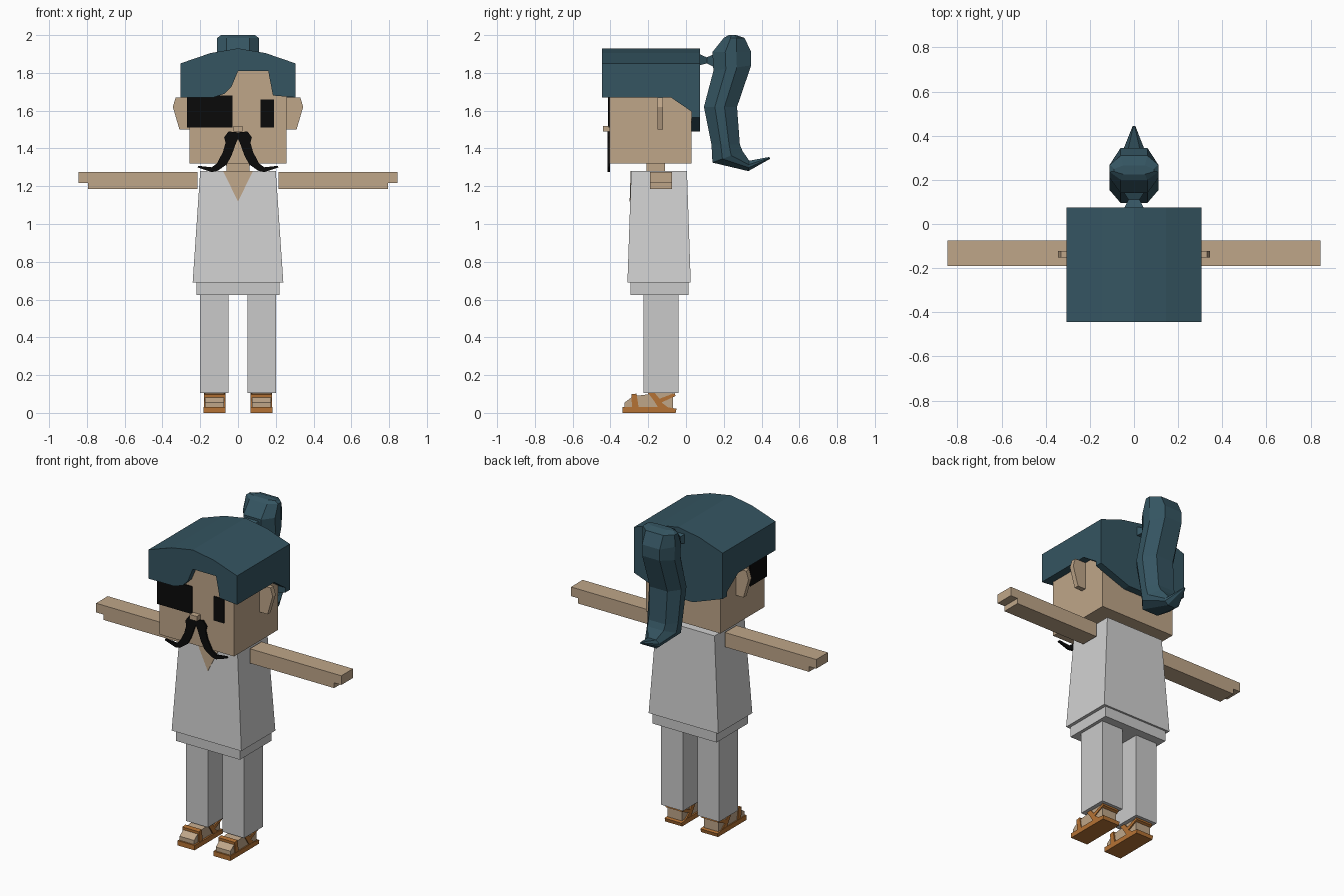
import bpy
import bmesh

start_cube = bpy.data.objects.get("Cube")
if start_cube:
    bpy.data.objects.remove(start_cube, do_unlink=True)


def material(name, r, g, b):
    m = bpy.data.materials.new(name)
    m.use_nodes = True
    m.diffuse_color = (r, g, b, 1)
    bsdf = m.node_tree.nodes["Principled BSDF"]
    bsdf.inputs["Base Color"].default_value = (r, g, b, 1)
    bsdf.inputs["Roughness"].default_value = 0.9
    return m


SKIN = material("skin tan", 0.52, 0.38, 0.25)
HAIR = material("hair teal", 0.035, 0.09, 0.12)
BLACK = material("black", 0.003, 0.003, 0.003)
SHIRT = material("shirt white", 0.64, 0.64, 0.64)
TROUSERS = material("trouser grey", 0.59, 0.59, 0.59)
LEATHER = material("sandal leather", 0.46, 0.17, 0.035)


def loft(name, rings, mat):
    """Skin a list of equal-length point rings and cap both ends."""
    bm = bmesh.new()
    loops = [[bm.verts.new(p) for p in ring] for ring in rings]
    n = len(loops[0])
    for a, b in zip(loops, loops[1:]):
        for i in range(n):
            j = (i + 1) % n
            bm.faces.new((a[i], a[j], b[j], b[i]))
    bm.faces.new(loops[0])
    bm.faces.new(loops[-1][::-1])
    bmesh.ops.recalc_face_normals(bm, faces=bm.faces)
    mesh = bpy.data.meshes.new(name)
    bm.to_mesh(mesh)
    bm.free()
    mesh.materials.append(mat)
    ob = bpy.data.objects.new(name, mesh)
    bpy.context.collection.objects.link(ob)
    return ob


def rect(x, y, z):
    return [(x[0], y[0], z), (x[1], y[0], z), (x[1], y[1], z), (x[0], y[1], z)]


def box(name, x, y, z, mat):
    return loft(name, [rect(x, y, z[0]), rect(x, y, z[1])], mat)


def front_profile(name, points, y, mat):
    """Extrude an x-z outline along y."""
    return loft(name, [[(px, d, pz) for px, pz in points] for d in y], mat)


def side_profile(name, points, x, mat):
    """Extrude a y-z outline along x."""
    return loft(name, [[(d, py, pz) for py, pz in points] for d in x], mat)


def mirrored(ob):
    """Add the matching part on the other side."""
    twin = ob.copy()
    twin.data = ob.data.copy()
    twin.name = ob.name.replace("left", "right")
    bm = bmesh.new()
    bm.from_mesh(twin.data)
    for v in bm.verts:
        v.co.x = -v.co.x
    bmesh.ops.reverse_faces(bm, faces=bm.faces)
    bm.to_mesh(twin.data)
    bm.free()
    bpy.context.collection.objects.link(twin)


# Head and face
box("head", (-0.258, 0.256), (-0.405, 0.03), (1.32, 1.84), SKIN)
box("nose", (-0.025, 0.025), (-0.44, -0.40), (1.49, 1.52), SKIN)
box("neck", (-0.06, 0.06), (-0.21, -0.11), (1.25, 1.33), SKIN)
box("left_eye", (0.12, 0.19), (-0.411, -0.404), (1.51, 1.66), BLACK)
box("eye_patch", (-0.27, -0.03), (-0.412, -0.25), (1.51, 1.68), BLACK)
mirrored(front_profile("left_ear", [
    (0.25, 1.5), (0.31, 1.5), (0.345, 1.62), (0.33, 1.67), (0.25, 1.67)],
    (-0.152, -0.122), SKIN))
mirrored(front_profile("left_moustache", [
    (0, 1.485), (0.05, 1.49), (0.073, 1.46), (0.066, 1.43), (0.08, 1.38),
    (0.112, 1.32), (0.14, 1.3), (0.21, 1.308), (0.215, 1.3), (0.14, 1.275),
    (0.11, 1.28), (0.06, 1.315), (0.035, 1.36), (0.01, 1.43), (0, 1.45)],
    (-0.415, -0.402), BLACK))

# Hair cap with arched top, fringe, sideburns and nape
arch = [(0.305, 1.85), (0.145, 1.905), (0, 1.93), (-0.145, 1.905), (-0.305, 1.85)]
front_profile("hair_cap", [(0.305, 1.67)] + arch + [(-0.305, 1.67)],
              (-0.4, 0.03), HAIR)
front_profile("hair_fringe", [(0.305, 1.67)] + arch + [
    (-0.305, 1.67), (-0.13, 1.67), (-0.07, 1.69), (-0.035, 1.725),
    (0, 1.81), (0.16, 1.81), (0.185, 1.68)], (-0.445, -0.4), HAIR)
front_profile("hair_nape", [(0.305, 1.565)] + arch + [
    (-0.305, 1.565), (-0.1, 1.49), (0.1, 1.49)], (0.03, 0.075), HAIR)
mirrored(side_profile("left_sideburn", [
    (-0.08, 1.67), (0.03, 1.68), (0.03, 1.595)], (0.25, 0.305), HAIR))


# Ponytail: octagonal sections between a front and a back point
def octagon(fy, fz, by, bz, w):
    corners = [(0, 0.55), (0.33, 1), (0.62, 1), (1, 0.55)]
    half = [(w * s, fy + (by - fy) * t, fz + (bz - fz) * t) for t, s in corners]
    return half + [(-x, y, z) for x, y, z in reversed(half)]


loft("ponytail", [octagon(*s) for s in (
    (0.225, 2.0, 0.265, 2.0, 0.09),
    (0.2, 1.985, 0.31, 1.985, 0.11),
    (0.14, 1.91, 0.345, 1.91, 0.11),
    (0.145, 1.81, 0.345, 1.84, 0.11),
    (0.095, 1.62, 0.27, 1.62, 0.11),
    (0.135, 1.42, 0.285, 1.42, 0.105),
    (0.14, 1.325, 0.3, 1.385, 0.1),
    (0.33, 1.28, 0.335, 1.335, 0.05),
    (0.445, 1.345, 0.442, 1.355, 0.006))], HAIR)
loft("hair_tie", [
    [(-w, y, a), (w, y, a), (w, y, b), (-w, y, b)] for y, a, b, w in (
        (0.07, 1.84, 1.9, 0.045), (0.11, 1.85, 1.882, 0.025),
        (0.15, 1.83, 1.9, 0.05))], HAIR)

# Clothes
loft("shirt", [rect((-0.24, 0.24), (-0.31, 0.025), 0.69),
               rect((-0.2, 0.2), (-0.29, 0.005), 1.28)], SHIRT)
box("shirt_hem", (-0.22, 0.22), (-0.295, 0.013), (0.625, 0.7), TROUSERS)
neckline = [(-0.08, -0.29, 1.281), (0.08, -0.29, 1.281), (0, -0.2954, 1.12)]
loft("neck_opening", [[(x, y - d, z) for x, y, z in neckline]
                      for d in (0.003, -0.004)], SKIN)
mirrored(box("left_trouser_leg", (0.05, 0.2), (-0.225, -0.04), (0.105, 0.64), TROUSERS))

# Arms with a step at the fingers
mirrored(front_profile("left_arm", [
    (0.215, 1.185), (0.795, 1.185), (0.795, 1.218), (0.845, 1.218),
    (0.845, 1.275), (0.215, 1.275)], (-0.19, -0.075), SKIN))

# Feet and sandals
mirrored(side_profile("left_foot", [
    (-0.325, 0.025), (-0.325, 0.055), (-0.28, 0.088), (-0.2, 0.098),
    (-0.2, 0.115), (-0.07, 0.115), (-0.07, 0.025)], (0.075, 0.175), SKIN))
mirrored(side_profile("left_sole", [
    (-0.335, 0), (-0.055, 0), (-0.05, 0.022), (-0.1, 0.03),
    (-0.335, 0.03)], (0.065, 0.182), LEATHER))
mirrored(side_profile("left_toe_strap", [
    (-0.285, 0.025), (-0.25, 0.025), (-0.262, 0.102), (-0.29, 0.098)],
    (0.067, 0.18), LEATHER))
mirrored(side_profile("left_ankle_strap", [
    (-0.2, 0.105), (-0.165, 0.105), (-0.14, 0.075), (-0.06, 0.105),
    (-0.055, 0.09), (-0.13, 0.055), (-0.09, 0.025), (-0.145, 0.025),
    (-0.17, 0.065)], (0.067, 0.18), LEATHER))
